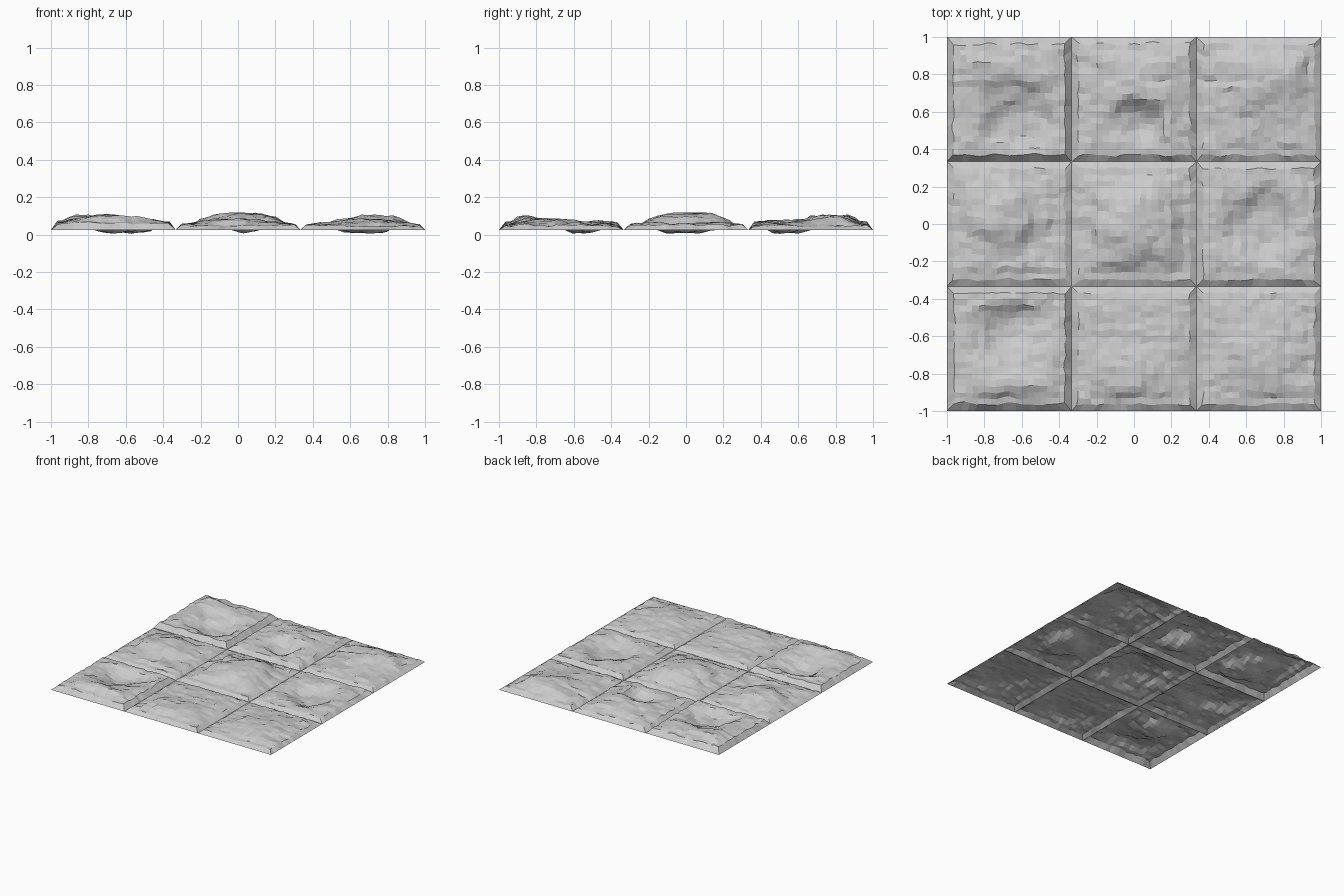
import bpy, bmesh
from mathutils import Vector, noise

if "Cube" in bpy.data.objects:
    bpy.data.objects.remove(bpy.data.objects["Cube"])

RIM_Z = 0.025      # level of the outer edge of every slab
HALF = 1 / 3       # half width of one slab
INSET = 0.036      # width of the sloping rim
N = 18             # facets across the rough face

# Mounds and hollows per slab: (x, y, radius x, radius y, height reached)
SLABS = {
    (-1, 1): ("back_left", 0.078, [(-0.84, 0.82, .26, .22, .1), (-0.58, 0.55, .3, .26, .01)]),
    (0, 1): ("back_middle", 0.066, [(0.06, 0.7, .28, .32, .098), (0.0, 0.54, .2, .17, .014)]),
    (1, 1): ("back_right", 0.058, [(0.72, 0.78, .3, .27, .1)]),
    (-1, 0): ("middle_left", 0.058, [(-0.7, 0.05, .28, .26, .105), (-0.5, -0.1, .13, .14, .045)]),
    (0, 0): ("centre", 0.054, [(0.02, 0.0, .35, .35, .118)]),
    (1, 0): ("middle_right", 0.064, [(0.67, 0.0, .27, .28, .008)]),
    (-1, -1): ("front_left", 0.075, [(-0.68, -0.87, .3, .15, .1), (-0.64, -0.56, .3, .22, .01)]),
    (0, -1): ("front_middle", 0.06, [(0.0, -0.8, .28, .22, .082)]),
    (1, -1): ("front_right", 0.058, [(0.68, -0.7, .3, .27, .082)]),
}


def smooth(t):
    t = max(0.0, min(1.0, t))
    return t * t * (3 - 2 * t)


def height(x, y, edge, base, features):
    """Rough stone height; edge is the distance from the rim, 0 to 1."""
    wx = x + 0.07 * noise.noise(Vector((x * 6, y * 6, 3)))
    wy = y + 0.07 * noise.noise(Vector((x * 6, y * 6, 9)))
    inner = base
    for cx, cy, rx, ry, target in features:
        d = (((wx - cx) / rx) ** 2 + ((wy - cy) / ry) ** 2) ** 0.5
        inner += (target - inner) * smooth((1 - d) / 0.85)
    rim = 0.050 + (base - 0.062) * 0.9
    z = rim + (inner - rim) * smooth(edge * 3)
    z += 0.009 * noise.noise(Vector((x * 8, y * 11, 1)))
    z += 0.010 * noise.noise(Vector((x * 22, y * 24, 5)))
    return max(0.0, min(0.117, z))


def slab(col, row, name, base, features):
    """Open stone sheet: square edge, sloping rim, rough faceted top."""
    cx, cy = col * 2 * HALF, row * 2 * HALF
    h = HALF - INSET
    bm = bmesh.new()
    grid = []
    for j in range(N + 1):
        line = []
        for i in range(N + 1):
            u, v = 2 * i / N - 1, 2 * j / N - 1
            x, y = cx + u * h, cy + v * h
            z = height(x, y, 1 - max(abs(u), abs(v)), base, features)
            # jitter gives the chipped, uneven outline
            p = Vector((x * 14, y * 14, 20))
            x += 0.016 * noise.noise(p)
            y += 0.016 * noise.noise(p + Vector((0, 0, 20)))
            line.append(bm.verts.new((x, y, z)))
        grid.append(line)
    for j in range(N):
        for i in range(N):
            bm.faces.new((grid[j][i], grid[j][i + 1], grid[j + 1][i + 1], grid[j + 1][i]))

    # sloping rim down to the square edge
    ring = ([grid[0][i] for i in range(N)] + [grid[j][N] for j in range(N)]
            + [grid[N][i] for i in range(N, 0, -1)] + [grid[j][0] for j in range(N, 0, -1)])
    outer = []
    for k in range(4 * N):
        side, t = divmod(k, N)
        t = (2 * t / N - 1) * HALF
        dx, dy = [(t, -HALF), (HALF, t), (-t, HALF), (-HALF, -t)][side]
        outer.append(bm.verts.new((cx + dx, cy + dy, RIM_Z)))
    for k in range(4 * N):
        m = (k + 1) % (4 * N)
        bm.faces.new((outer[k], outer[m], ring[m], ring[k]))

    mesh = bpy.data.meshes.new(name)
    bm.to_mesh(mesh)
    bm.free()
    bpy.context.collection.objects.link(bpy.data.objects.new(name, mesh))


# Three by three stone floor
for (col, row), (label, base, features) in SLABS.items():
    slab(col, row, "stone_slab_" + label, base, features)
